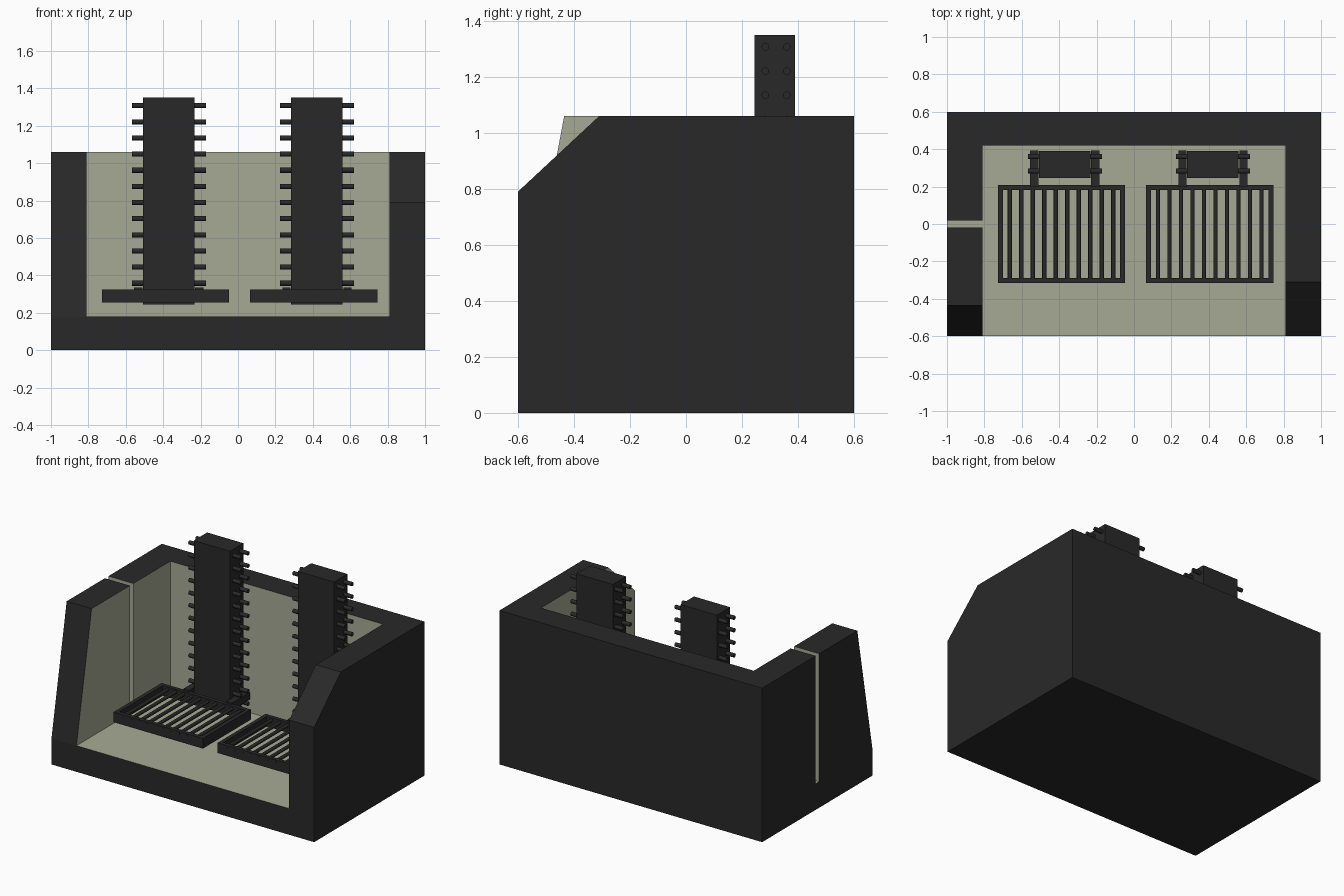
import bpy, bmesh
from mathutils import Vector, Matrix

if "Cube" in bpy.data.objects:
    bpy.data.objects.remove(bpy.data.objects["Cube"])


def material(name, color):
    m = bpy.data.materials.new(name)
    m.diffuse_color = (*color, 1)
    m.use_nodes = True
    m.node_tree.nodes["Principled BSDF"].inputs["Base Color"].default_value = m.diffuse_color
    return m


BLACK = material("black", (0.022, 0.022, 0.022))
STONE = material("stone", (0.39, 0.40, 0.30))


def finish(name, bm, stone=()):
    """Make the object; faces whose normal matches one in `stone` get stone."""
    bmesh.ops.recalc_face_normals(bm, faces=bm.faces)
    bm.normal_update()
    for f in bm.faces:
        if any(f.normal.dot(Vector(n)) > 0.99 for n in stone):
            f.material_index = 1
    me = bpy.data.meshes.new(name)
    bm.to_mesh(me)
    bm.free()
    me.materials.append(BLACK)
    me.materials.append(STONE)
    ob = bpy.data.objects.new(name, me)
    bpy.context.collection.objects.link(ob)
    return ob


def prism(name, x0, x1, profile, stone=()):
    """Extrude a y-z profile along x."""
    bm = bmesh.new()
    face = bm.faces.new([bm.verts.new((x0, y, z)) for y, z in profile])
    new = bmesh.ops.extrude_face_region(bm, geom=[face])["geom"]
    verts = [v for v in new if isinstance(v, bmesh.types.BMVert)]
    bmesh.ops.translate(bm, verts=verts, vec=(x1 - x0, 0, 0))
    return finish(name, bm, stone)


def add_box(bm, x0, x1, y0, y1, z0, z1):
    mat = Matrix.Translation(((x0 + x1) / 2, (y0 + y1) / 2, (z0 + z1) / 2))
    mat = mat @ Matrix.Diagonal((x1 - x0, y1 - y0, z1 - z0, 1))
    bmesh.ops.create_cube(bm, size=1, matrix=mat)


def add_rod(bm, a, b, r, sides=12):
    a, b = Vector(a), Vector(b)
    rot = (b - a).to_track_quat('Z', 'Y').to_matrix().to_4x4()
    bmesh.ops.create_cone(bm, cap_ends=True, segments=sides, radius1=r, radius2=r,
                          depth=(b - a).length,
                          matrix=Matrix.Translation((a + b) / 2) @ rot)


def smooth(ob):
    bpy.ops.object.select_all(action='DESELECT')
    ob.select_set(True)
    bpy.context.view_layer.objects.active = ob
    bpy.ops.object.shade_smooth_by_angle(angle=0.7)


FLOOR, TOP, IN, BACK = 0.18, 1.06, 0.81, 0.42

# Hearth slab and the three walls, stone on the inside
prism("hearth_base", -1, 1, [(-0.6, 0), (0.6, 0), (0.6, FLOOR), (-0.6, FLOOR)],
      [(0, 0, 1)])
prism("back_wall", -1, 1, [(BACK, FLOOR), (0.6, FLOOR), (0.6, TOP), (BACK, TOP)],
      [(0, -1, 0)])
prism("right_wall", IN, 1, [(-0.6, FLOOR), (BACK, FLOOR), (BACK, TOP),
                            (-0.31, TOP), (-0.6, 0.79)], [(-1, 0, 0)])
# Left wall is split by a narrow slot
prism("left_wall_front", -1, -IN, [(-0.6, FLOOR), (-0.02, FLOOR), (-0.02, TOP),
                                   (-0.435, TOP)], [(1, 0, 0), (0, 1, 0)])
prism("left_wall_rear", -1, -IN, [(0.018, FLOOR), (BACK, FLOOR), (BACK, TOP),
                                  (0.018, TOP)], [(1, 0, 0), (0, -1, 0)])

for side, cx in (("left", -0.37), ("right", 0.422)):
    # Upright tower
    bm = bmesh.new()
    add_box(bm, cx - 0.138, cx + 0.138, 0.245, 0.39, 0.243, 1.35)
    finish(side + "_tower", bm)

    # Rows of pegs through the tower that set the grill height
    bm = bmesh.new()
    for i in range(13):
        z = 1.307 - i * 0.0863
        for y in (0.283, 0.36):
            for s in (-1, 1):
                add_rod(bm, (cx + s * 0.13, y, z), (cx + s * 0.198, y, z), 0.0135)
    smooth(finish(side + "_tower_pegs", bm))

    # Grill frame with arms hooked on the pegs
    gx = cx - 0.017
    x0, x1, y0, y1, z0, z1 = gx - 0.34, gx + 0.34, -0.315, 0.208, 0.255, 0.325
    w = 0.027
    bm = bmesh.new()
    add_box(bm, x0, x0 + w, y0, y1, z0, z1)
    add_box(bm, x1 - w, x1, y0, y1, z0, z1)
    add_box(bm, x0 + w, x1 - w, y0, y0 + w, z0, z1)
    add_box(bm, x0 + w, x1 - w, y1 - w, y1, z0, z1)
    finish(side + "_grill_frame", bm)

    bm = bmesh.new()
    for s in (-1, 1):
        xa = cx + s * 0.163
        add_box(bm, xa - 0.022, xa + 0.022, y1 - 0.01, 0.392, 0.285, 0.335)
    finish(side + "_grill_arms", bm)

    # Grill bars
    bm = bmesh.new()
    for i in range(10):
        x = gx + (i - 4.5) * 0.0615
        add_rod(bm, (x, y0 - 0.001, 0.307), (x, y1 - 0.01, 0.307), 0.0115)
    smooth(finish(side + "_grill_bars", bm))
